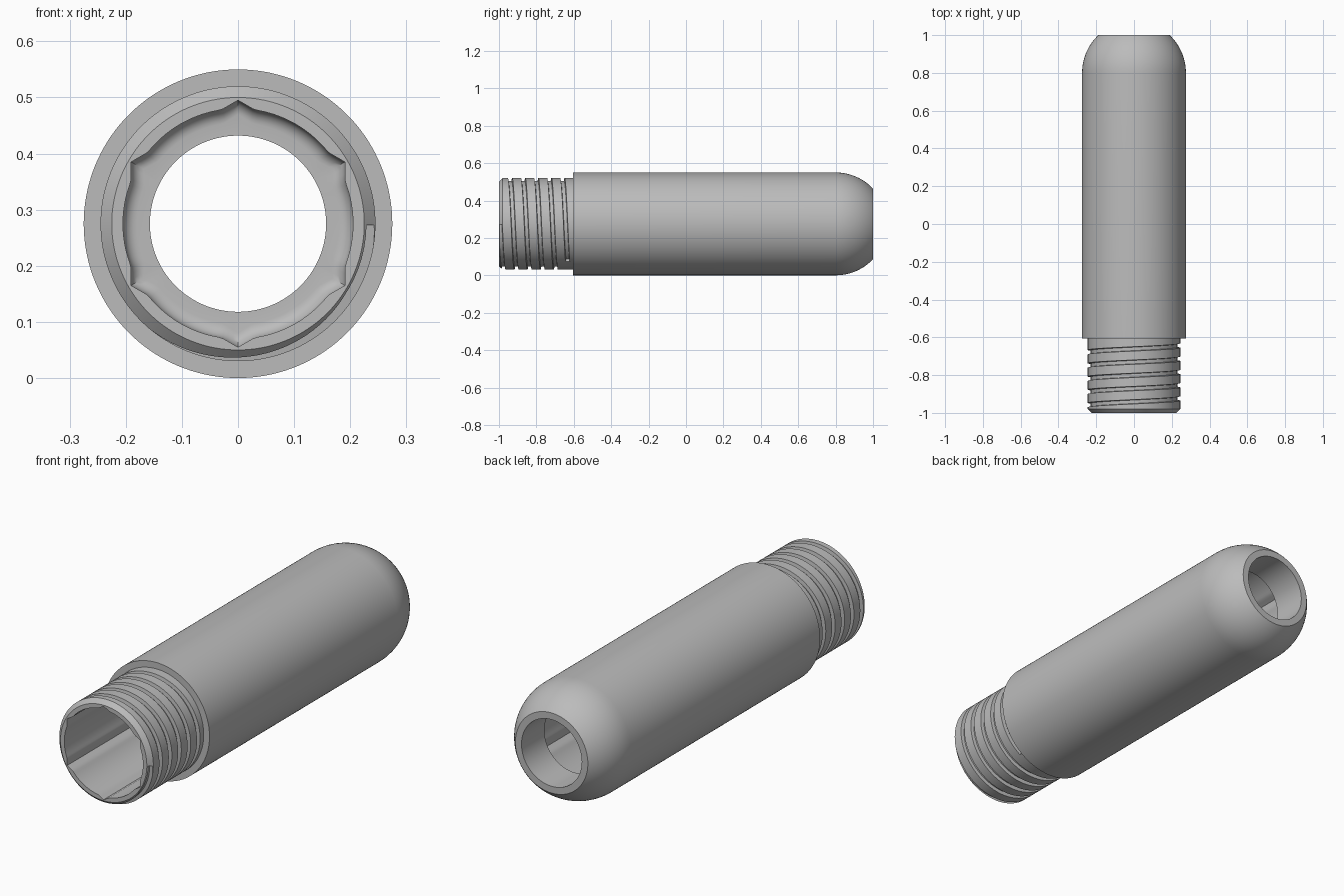
import bpy, bmesh
from math import sin, cos, pi, radians, sqrt

if "Cube" in bpy.data.objects:
    bpy.data.objects.remove(bpy.data.objects["Cube"])

R = 0.275          # sleeve radius, also the height of the axis
SEGMENTS = 144
PITCH = 0.07

grey = bpy.data.materials.new("machined grey")
grey.use_nodes = True
colour = (0.5, 0.5, 0.5, 1)
grey.diffuse_color = colour
grey.node_tree.nodes["Principled BSDF"].inputs["Base Color"].default_value = colour


def point(angle, y, r):
    """Point around the long axis, angle measured from the top towards +x."""
    return (r * sin(angle), y, R + r * cos(angle))


def bore(angle):
    """Round bore merged with a hexagon whose corners cut into the wall."""
    off = (angle + pi / 6) % (pi / 3) - pi / 6
    return max(0.205, 0.22 * cos(pi / 6) / cos(pi / 6 - abs(off)))


def loft(name, rings, closed):
    """Skin a row of point rings, joining the ends or capping them."""
    bm = bmesh.new()
    rows = [[bm.verts.new(p) for p in ring] for ring in rings]
    n = len(rows[0])
    for a, b in zip(rows, rows[1:] + (rows[:1] if closed else [])):
        for i in range(n):
            j = (i + 1) % n
            bm.faces.new((a[i], a[j], b[j], b[i]))
    if not closed:
        bm.faces.new(rows[0])
        bm.faces.new(rows[-1])
    bmesh.ops.recalc_face_normals(bm, faces=bm.faces)
    mesh = bpy.data.meshes.new(name)
    bm.to_mesh(mesh)
    bm.free()
    mesh.materials.append(grey)
    obj = bpy.data.objects.new(name, mesh)
    bpy.context.collection.objects.link(obj)
    return obj


# Outer profile: chamfered neck, shoulder, sleeve, cut-off round end, end hole
outline = [(-1, 0.225), (-0.98, 0.245), (-0.605, 0.245), (-0.605, R), (0.8, R)]
for i in range(1, 13):
    y = 0.2 * sin(i / 12 * pi / 2)
    outline.append((0.8 + y, sqrt(R * R - y * y)))
outline += [(1, 0.157), (0.83, 0.157)]

# Bore profile: rounded floor corner, then straight out to the open front
fillet = 0.025
inside = [(0.83 - fillet * (1 - cos(t * pi / 12)), fillet * (1 - sin(t * pi / 12)))
          for t in range(7)] + [(-1, 0)]

angles = [2 * pi * i / SEGMENTS for i in range(SEGMENTS)]
rings = [[point(a, y, r) for a in angles] for y, r in outline]
rings += [[point(a, y, bore(a) - inset) for a in angles] for y, inset in inside]
casing = loft("threaded_casing", rings, True)

# Helical thread groove, cut into the neck
section = [(-0.009, 0.229), (0.009, 0.229), (0.014, 0.26), (-0.014, 0.26)]
turn = []
for degrees in range(-270, 4 * 360 + 146, 5):
    a = radians(degrees + 0.6)
    y = -0.941 + PITCH * degrees / 360
    turn.append([point(a, y + dy, r) for dy, r in section])
cutter = loft("thread_cutter", turn, False)
cutter.hide_render = True

cut = casing.modifiers.new("thread", 'BOOLEAN')
cut.operation = 'DIFFERENCE'
cut.solver = 'EXACT'
cut.object = cutter
bpy.ops.object.select_all(action='DESELECT')
bpy.context.view_layer.objects.active = casing
casing.select_set(True)
bpy.ops.object.modifier_apply(modifier=cut.name)
bpy.data.objects.remove(cutter)
bpy.ops.object.shade_smooth_by_angle(angle=radians(30))
